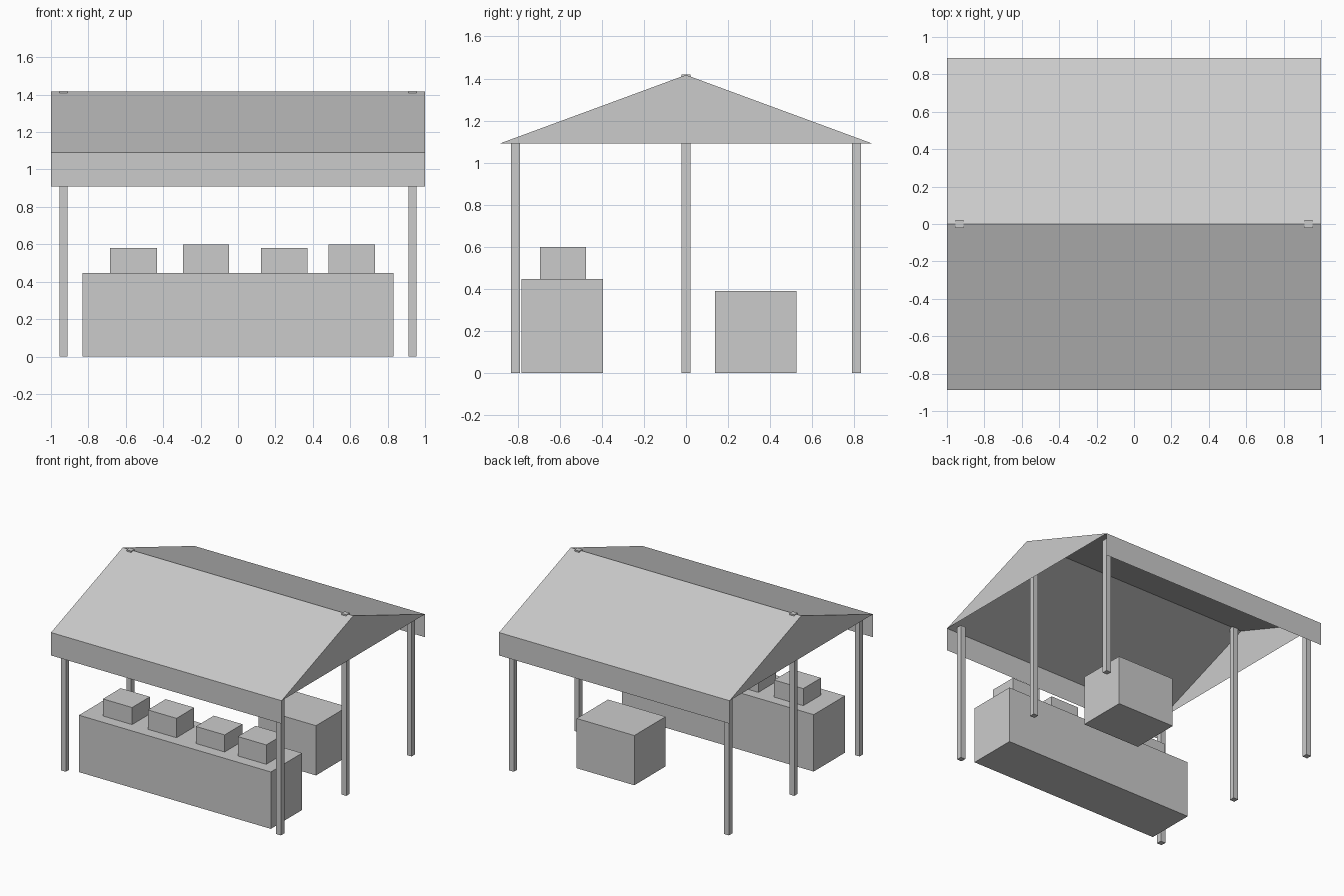
import bpy

if "Cube" in bpy.data.objects:
    bpy.data.objects.remove(bpy.data.objects["Cube"])

HALF_X, HALF_Y = 1.0, 0.888
EAVE, RIDGE, HEM = 1.09, 1.417, 0.91


def make(name, verts, faces):
    mesh = bpy.data.meshes.new(name)
    mesh.from_pydata(verts, [], faces)
    mesh.update()
    obj = bpy.data.objects.new(name, mesh)
    bpy.context.collection.objects.link(obj)
    return obj


def box(name, x, y, z):
    verts = [(a, b, c) for a in x for b in y for c in z]
    return make(name, verts, [(0, 1, 3, 2), (4, 6, 7, 5), (0, 4, 5, 1),
                              (2, 3, 7, 6), (0, 2, 6, 4), (1, 5, 7, 3)])


# Thin canvas canopy: hanging front and back flaps, two slopes, two gables
profile = [(-HALF_Y, HEM), (-HALF_Y, EAVE), (0, RIDGE), (HALF_Y, EAVE), (HALF_Y, HEM)]
verts = [(x, y, z) for x in (-HALF_X, HALF_X) for y, z in profile]
faces = [(i, i + 5, i + 6, i + 1) for i in range(4)]
faces += [(1, 2, 3), (6, 8, 7)]
make("canopy", verts, faces)

# Posts: four at the corners, two tall ones reaching the ridge
P = 0.021
for sx, side in ((-1, "left"), (1, "right")):
    for y, top, place in ((-0.81, EAVE, "front"), (0, 1.42, "ridge"), (0.81, EAVE, "back")):
        cx = sx * 0.933
        box(f"{place}_{side}_post", (cx - P, cx + P), (y - P, y + P), (0, top))

# Front counter
box("counter", (-0.832, 0.832), (-0.782, -0.394), (0, 0.446))

# Goods boxes on the counter
for i, (x0, x1, top) in enumerate([(-0.685, -0.432, 0.58), (-0.295, -0.047, 0.598),
                                   (0.122, 0.371, 0.58), (0.485, 0.732, 0.598)]):
    box(f"goods_box_{i + 1}", (x0, x1), (-0.695, -0.475), (0.446, top))

# Storage crate behind the counter
box("storage_crate", (0.08, 0.58), (0.138, 0.526), (0, 0.39))
